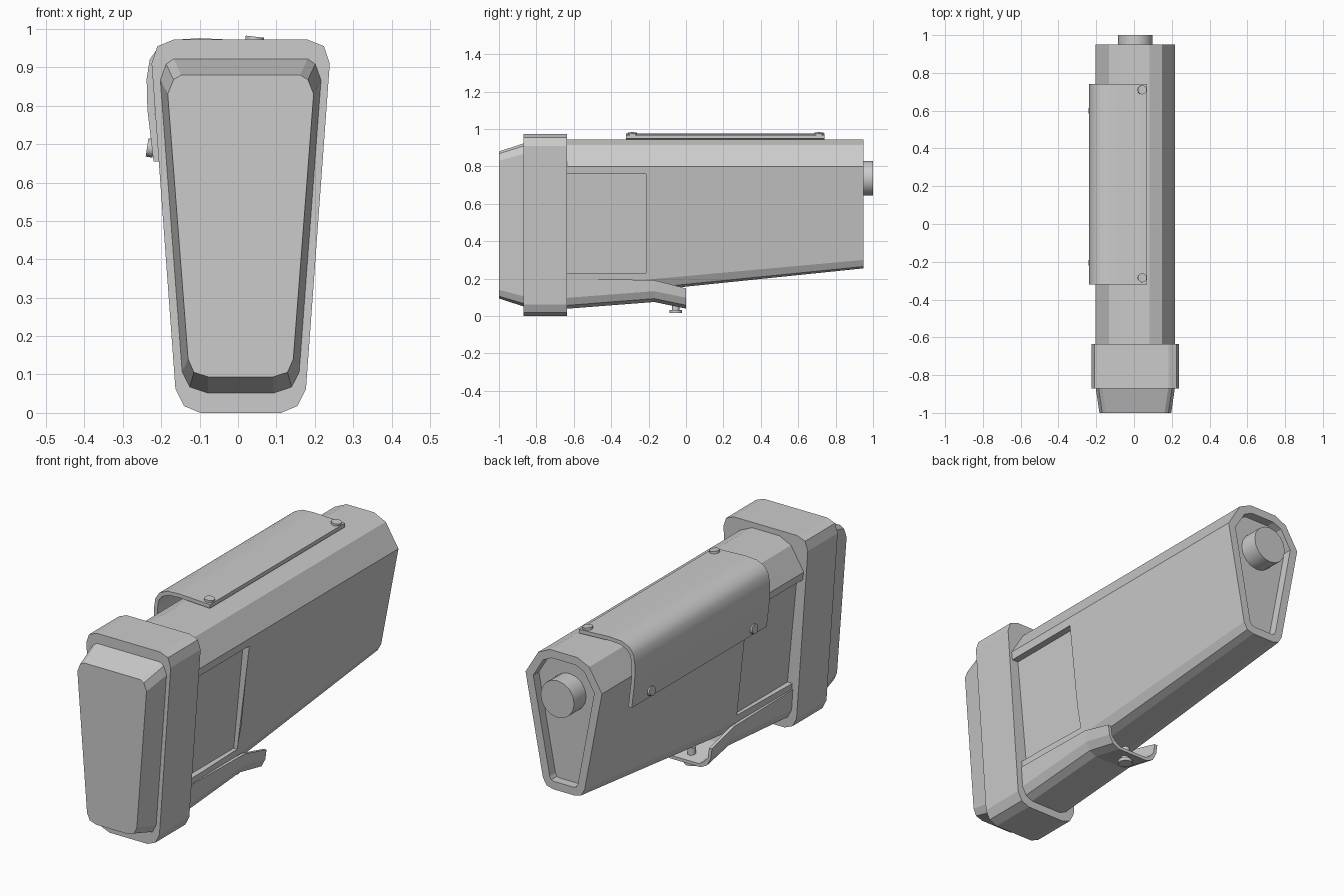
import bpy, bmesh, math
from mathutils import Vector

if "Cube" in bpy.data.objects:
    bpy.data.objects.remove(bpy.data.objects["Cube"])

CX = 0.007  # centre line of the stock


def finish(name, bm):
    bmesh.ops.recalc_face_normals(bm, faces=bm.faces)
    me = bpy.data.meshes.new(name)
    bm.to_mesh(me)
    bm.free()
    ob = bpy.data.objects.new(name, me)
    bpy.context.collection.objects.link(ob)
    return ob


def mirror(half):
    """Half profile (x >= 0, bottom to top) -> closed symmetric profile."""
    return [(CX + x, z) for x, z in half] + [(CX - x, z) for x, z in reversed(half)]


def loft(name, sections, closed=True, end_inset=None):
    """Skin a list of (y, [(x, z), ...]) sections along y."""
    bm = bmesh.new()
    rings = [[bm.verts.new((x, y, z)) for x, z in pts] for y, pts in sections]
    n = len(rings[0])
    for a, b in zip(rings, rings[1:]):
        for i in range(n if closed else n - 1):
            j = (i + 1) % n
            bm.faces.new((a[i], a[j], b[j], b[i]))
    if closed:
        bm.faces.new(rings[0])
        end = bm.faces.new(rings[-1])
        bmesh.ops.recalc_face_normals(bm, faces=bm.faces)
        if end_inset:
            width, depth = end_inset
            bmesh.ops.inset_region(bm, faces=[end], thickness=width, use_even_offset=True)
            ring = bmesh.ops.extrude_face_region(bm, geom=[end])
            verts = [v for v in ring['geom'] if isinstance(v, bmesh.types.BMVert)]
            bmesh.ops.translate(bm, verts=verts, vec=(0, -depth, 0))
            if end.is_valid:
                bmesh.ops.delete(bm, geom=[end], context='FACES_ONLY')
    return finish(name, bm)


def disc(name, centre, normal, radius, depth, sides=16):
    bm = bmesh.new()
    bmesh.ops.create_cone(bm, cap_ends=True, segments=sides,
                          radius1=radius, radius2=radius, depth=depth)
    ob = finish(name, bm)
    ob.rotation_euler = Vector(normal).to_track_quat('Z', 'Y').to_euler()
    ob.location = centre
    for p in ob.data.polygons:
        p.use_smooth = len(p.vertices) == 4
    return ob


# Main body: rounded top, narrow bottom that rises toward the rear
top = [(0.21, 0.80), (0.14, 0.915), (0.075, 0.945)]
front_half = [(0.07, 0.085), (0.115, 0.10), (0.14, 0.15)] + top
back_half = [(0.06, 0.255), (0.095, 0.265), (0.115, 0.30)] + top
body = loft("body", [(-0.70, mirror(front_half)), (0.95, mirror(back_half))],
            end_inset=(0.04, 0.045))

# Shallow rectangular recess on each side of the body
for s in (-1, 1):
    prof = [(CX + s * x, z) for x, z in
            [(0.12, 0.23), (0.4, 0.23), (0.4, 0.76), (0.172, 0.76)]]
    cutter = loft("recess_cutter", [(-0.66, prof), (-0.215, prof)])
    mod = body.modifiers.new("recess", 'BOOLEAN')
    mod.operation = 'DIFFERENCE'
    mod.solver = 'EXACT'
    mod.object = cutter
    bpy.context.view_layer.objects.active = body
    bpy.ops.object.modifier_apply(modifier=mod.name)
    bpy.data.objects.remove(cutter)

# Butt collar
collar = mirror([(0.105, 0.0), (0.148, 0.018), (0.17, 0.062),
                 (0.232, 0.91), (0.217, 0.955), (0.175, 0.972)])
loft("butt_collar", [(-0.87, collar), (-0.635, collar)])

# Tapered butt pad
pad_base = mirror([(0.085, 0.05), (0.133, 0.066), (0.153, 0.105),
                   (0.21, 0.868), (0.195, 0.91), (0.175, 0.924)])
pad_face = mirror([(0.085, 0.094), (0.122, 0.106), (0.137, 0.14),
                   (0.19, 0.83), (0.175, 0.868), (0.155, 0.88)])
loft("butt_pad", [(-1.0, pad_face), (-0.865, pad_base)])

# Rear connector plug
disc("rear_plug", (CX, 0.945, 0.737), (0, 1, 0), 0.092, 0.11, 16)

# Cheek plate wrapping from the top over the left side
plate = [(0.07, 0.968), (-0.10, 0.976), (-0.165, 0.972), (-0.208, 0.952),
         (-0.23, 0.92), (-0.238, 0.87), (-0.236, 0.79), (-0.22, 0.655)]
inner = [(0.07, 0.949), (-0.10, 0.957), (-0.16, 0.953), (-0.194, 0.937),
         (-0.212, 0.913), (-0.219, 0.87), (-0.217, 0.79), (-0.201, 0.655)]
section = plate + inner[::-1]
cheek = loft("cheek_plate", [(-0.32, section), (0.74, section)])
bpy.ops.object.select_all(action='DESELECT')
cheek.select_set(True)
bpy.context.view_layer.objects.active = cheek
bpy.ops.object.shade_smooth_by_angle(angle=math.radians(35))

# Cheek plate screws
for y in (-0.285, 0.71):
    disc("top_screw", (0.043, y, 0.971), (0.12, 0, 1), 0.024, 0.018, 12)
for y in (-0.205, 0.60):
    disc("side_screw", (-0.228, y, 0.69), (-1, 0, 0.15), 0.024, 0.018, 12)


# Lower strap: U-shaped channel under the body with a drooping tail
def channel(bottom, upper):
    d = upper - bottom
    t = 0.016
    out = [(0.085, bottom), (0.122, bottom + 0.018), (0.143, bottom + 0.058),
           (0.15, bottom + d)]
    inn = [(x - t * (0.4 if i == 0 else 1), z + (t if i < 2 else 0))
           for i, (x, z) in enumerate(out)]
    left = [(CX - x, z) for x, z in reversed(out)]
    right = [(CX + x, z) for x, z in out]
    return (left + right + [(CX + x, z) for x, z in reversed(inn)]
            + [(CX - x, z) for x, z in inn])


loft("lower_strap", [(-0.65, channel(0.038, 0.20)), (-0.17, channel(0.075, 0.192)),
                     (0.0, channel(0.04, 0.148))])

# Strap screw
disc("strap_screw_stem", (CX, -0.055, 0.065), (0, 0, 1), 0.02, 0.07, 12)
disc("strap_screw_head", (CX, -0.055, 0.025), (0, 0, 1), 0.034, 0.016, 12)
